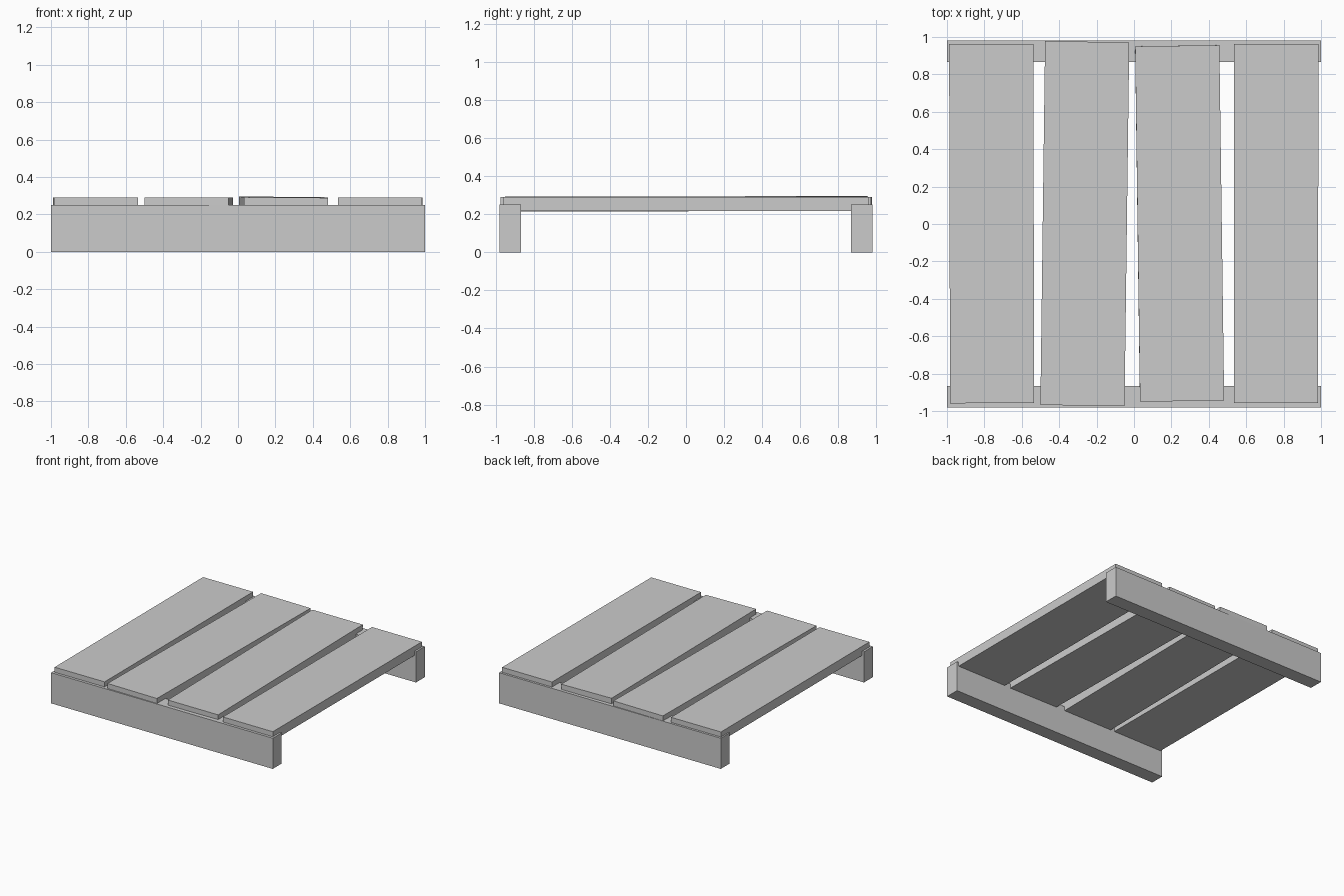
import bpy

if "Cube" in bpy.data.objects:
    bpy.data.objects.remove(bpy.data.objects["Cube"])


def box(name, size, loc, rot=(0, 0, 0)):
    bpy.ops.mesh.primitive_cube_add(size=1, location=loc, rotation=rot)
    ob = bpy.context.object
    ob.name = name
    ob.scale = size
    return ob


# Two support beams standing on the ground
for name, side in (("front_beam", -1), ("back_beam", 1)):
    box(name, (2.0, 0.115, 0.25), (0, side * 0.9225, 0.125))

# Four deck planks, sunk slightly into the beams and laid a little crooked
# x, y, z, length, (tilt x, tilt y, turn z)
planks = [
    (-0.761, 0.002, 0.2535, 1.92, (0, 0, 0.0026)),
    (-0.263, 0.002, 0.2535, 1.945, (0, 0, -0.0129)),
    (0.244, 0.003, 0.2545, 1.90, (0.002, 0.007, 0.0135)),
    (0.760, 0.002, 0.2535, 1.92, (0, 0, -0.0005)),
]
for i, (x, y, z, length, rot) in enumerate(planks, 1):
    box(f"deck_plank_{i}", (0.45, length, 0.075), (x, y, z), rot)
